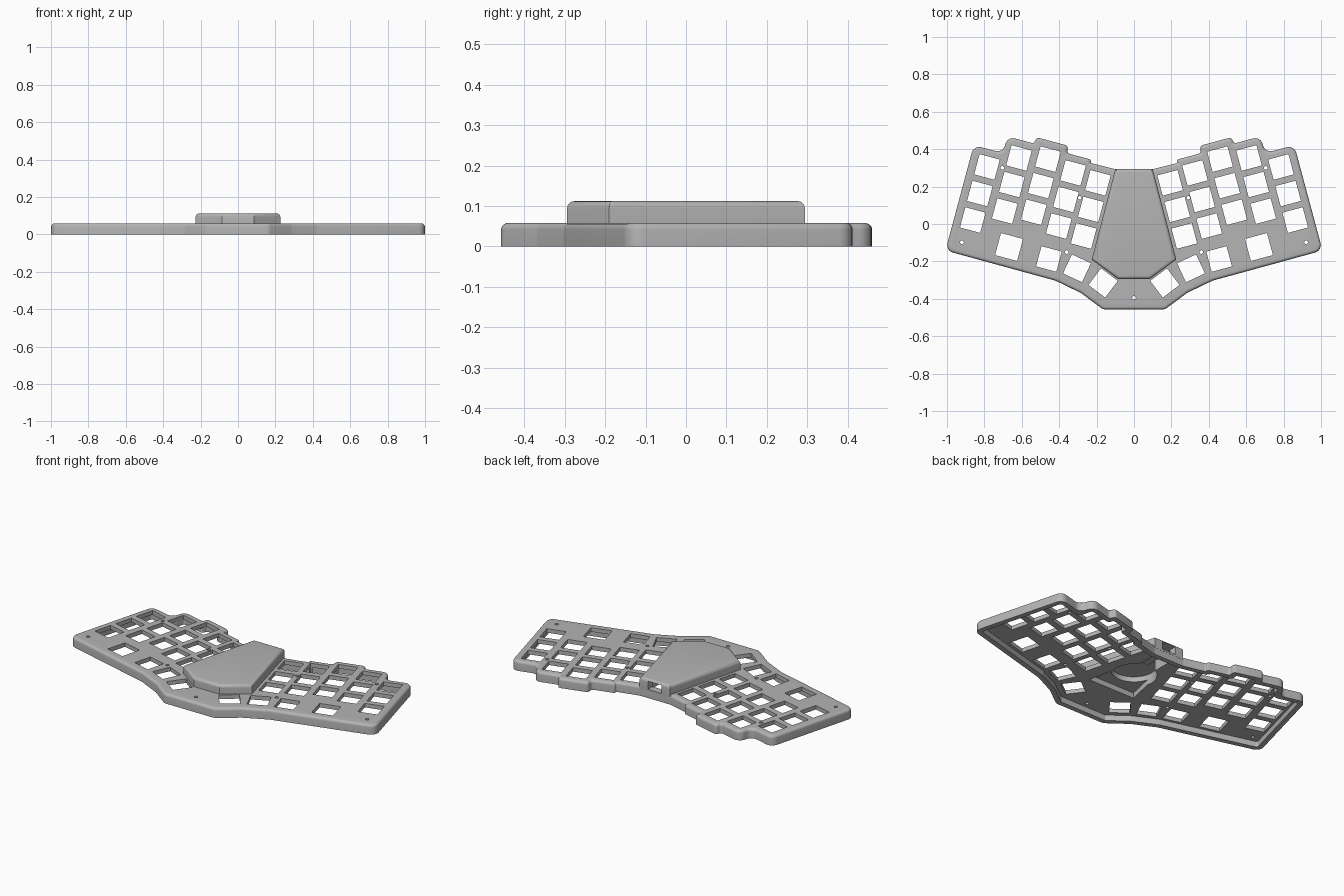
import bpy, bmesh, math
from mathutils import Vector, Matrix

if "Cube" in bpy.data.objects:
    bpy.data.objects.remove(bpy.data.objects["Cube"])

TILT = math.radians(15)
KEY = 0.112

grey = bpy.data.materials.new("case_grey")
grey.diffuse_color = (0.46, 0.46, 0.46, 1)
grey.use_nodes = True
grey.node_tree.nodes["Principled BSDF"].inputs["Base Color"].default_value = grey.diffuse_color


def uv(u, v):
    """Point in the tilted column frame of the right half."""
    c, s = math.cos(TILT), math.sin(TILT)
    return (u * c - v * s, u * s + v * c)


def mirrored(half):
    return half + [(-x, y) for x, y in reversed(half)]


def inset(pts, d):
    """Mitred inset of a counter-clockwise outline."""
    out, n = [], len(pts)
    for i in range(n):
        a, b, c = (Vector(pts[(i + k) % n]) for k in (-1, 0, 1))
        e1, e2 = (b - a).normalized(), (c - b).normalized()
        n1, n2 = Vector((-e1.y, e1.x)), Vector((-e2.y, e2.x))
        out.append(b + (n1 + n2) * d / (1 + n1.dot(n2)))
    return out


def rounded(pts, r, d=0.0, steps=6):
    """Inset outline with every corner replaced by a fixed number of arc points."""
    pts, out, n = inset(pts, d), [], len(pts)
    for i in range(n):
        a, b, c = pts[i - 1], pts[i], pts[(i + 1) % n]
        e1, e2 = (a - b), (c - b)
        turn = math.pi - e1.angle(e2)
        cross = (b - a).x * (c - b).y - (b - a).y * (c - b).x
        rad = max(r - d, 0.006) if cross > 0 else r + d
        t = min(rad * math.tan(turn / 2), 0.47 * e1.length, 0.47 * e2.length)
        p, q = b + e1.normalized() * t, b + e2.normalized() * t
        rad = t / math.tan(turn / 2)
        mid = (p + q) / 2 - b
        centre = b + mid.normalized() * math.hypot(t, rad)
        for k in range(steps + 1):
            f = k / steps
            w = Vector(p - centre), Vector(q - centre)
            s = math.sin(turn)
            out.append(centre + (w[0] * math.sin((1 - f) * turn) + w[1] * math.sin(f * turn)) / s)
    return out


def loft(name, rings):
    """Closed solid through rings of (outline, z) with equal point counts."""
    bm = bmesh.new()
    loops = [[bm.verts.new((p[0], p[1], z)) for p in pts] for pts, z in rings]
    n = len(loops[0])
    for lo, hi in zip(loops, loops[1:]):
        for i in range(n):
            j = (i + 1) % n
            bm.faces.new((lo[i], lo[j], hi[j], hi[i]))
    bm.faces.new(loops[0][::-1])
    bm.faces.new(loops[-1])
    bmesh.ops.recalc_face_normals(bm, faces=bm.faces)
    return to_object(name, bm)


def to_object(name, bm):
    me = bpy.data.meshes.new(name)
    bm.to_mesh(me)
    bm.free()
    ob = bpy.data.objects.new(name, me)
    bpy.context.collection.objects.link(ob)
    me.materials.append(grey)
    return ob


def cut(ob, cutter):
    bpy.context.view_layer.objects.active = ob
    m = ob.modifiers.new("cut", 'BOOLEAN')
    m.operation, m.solver, m.object = 'DIFFERENCE', 'EXACT', cutter
    bpy.ops.object.modifier_apply(modifier=m.name)


def prism(name, pts, z0, z1):
    return loft(name, [(pts, z0), (pts, z1)])


def box(x, y0, y1):
    return [(-x, y0), (x, y0), (x, y1), (-x, y1)]


# Case outline: front edge, outer corner, then the stepped column tops
half = [(0.165, -0.457), (0.285, -0.368), (0.42, -0.303)]
half += [uv(*p) for p in [(0.937, -0.398), (0.937, 0.185), (0.775, 0.185), (0.775, 0.277),
                          (0.625, 0.277), (0.625, 0.313), (0.446, 0.313), (0.446, 0.273),
                          (0.31, 0.273), (0.31, 0.255)]]
half += [(0.10, 0.293)]
outline = mirrored(half)

# Case shell: hollow underside, straight walls, rounded top edge
B, H, R = 0.016, 0.058, 0.042
rings = [(rounded(outline, R, 0.03), 0.034), (rounded(outline, R, 0.03), 0.0),
         (rounded(outline, R), 0.0)]
for k in range(6):
    a = math.pi / 2 * k / 5
    rings.append((rounded(outline, R, B * (1 - math.cos(a))), H - B + B * math.sin(a)))
case = loft("keyboard_case", rings)

# Key openings: (x, y, angle, size), staggered columns then thumb row
keys = []
for x, y in [(0.193, 0.220), (0.326, 0.273), (0.460, 0.347), (0.615, 0.353), (0.786, 0.305)]:
    for row in range(3):
        d = 0.147 * row
        keys.append((x + d * math.sin(TILT), y - d * math.cos(TILT), 15, KEY))
keys += [(0.668, -0.123, 15, 0.122), (0.455, -0.187, 15, KEY),
         (0.305, -0.237, 25, KEY), (0.165, -0.315, 37, KEY)]
screws = [(0.92, -0.097), (0.36, -0.15), (0.29, 0.14), (0.705, 0.30)]

bm = bmesh.new()
for side in (1, -1):
    for x, y, ang, size in keys:
        m = (Matrix.Translation((side * x, y, 0.04))
             @ Matrix.Rotation(side * math.radians(ang), 4, 'Z')
             @ Matrix.Diagonal((size, size, 0.2, 1)))
        bmesh.ops.create_cube(bm, size=1, matrix=m)
for x, y in screws + [(-x, y) for x, y in screws] + [(0, -0.395)]:
    bmesh.ops.create_cone(bm, cap_ends=True, segments=16, radius1=0.01, radius2=0.01,
                          depth=0.2, matrix=Matrix.Translation((x, y, 0.04)))
openings = to_object("key_openings", bm)
cut(case, openings)

# Raised controller housing with rounded top edge
plan = mirrored([(0.085, -0.294), (0.226, -0.19), (0.10, 0.294)])
rings = [(plan, 0.04)]
for k in range(6):
    a = math.pi / 2 * k / 5
    rings.append((inset(plan, 0.018 * (1 - math.cos(a))), 0.094 + 0.018 * math.sin(a)))
housing = loft("controller_housing", rings)

# Underside pocket, round well, cable channel and rear port
circle = [(0.125 * math.cos(k * math.pi / 24), 0.125 * math.sin(k * math.pi / 24))
          for k in range(48)]
cutters = [
    prism("pocket", mirrored([(0.155, -0.19), (0.11, 0.02)]), -0.02, 0.066),
    prism("well", circle, -0.02, 0.097),
    prism("channel", box(0.055, 0.05, 0.25), -0.02, 0.098),
    prism("port", box(0.045, 0.2, 0.35), 0.052, 0.1),
]
for c in cutters:
    cut(case, c)
    cut(housing, c)
for c in cutters + [openings]:
    bpy.data.objects.remove(c)

# Smooth rounded edges, crisp corners
for ob in (case, housing):
    bpy.ops.object.select_all(action='DESELECT')
    ob.select_set(True)
    bpy.context.view_layer.objects.active = ob
    bpy.ops.object.shade_smooth_by_angle(angle=math.radians(30))
